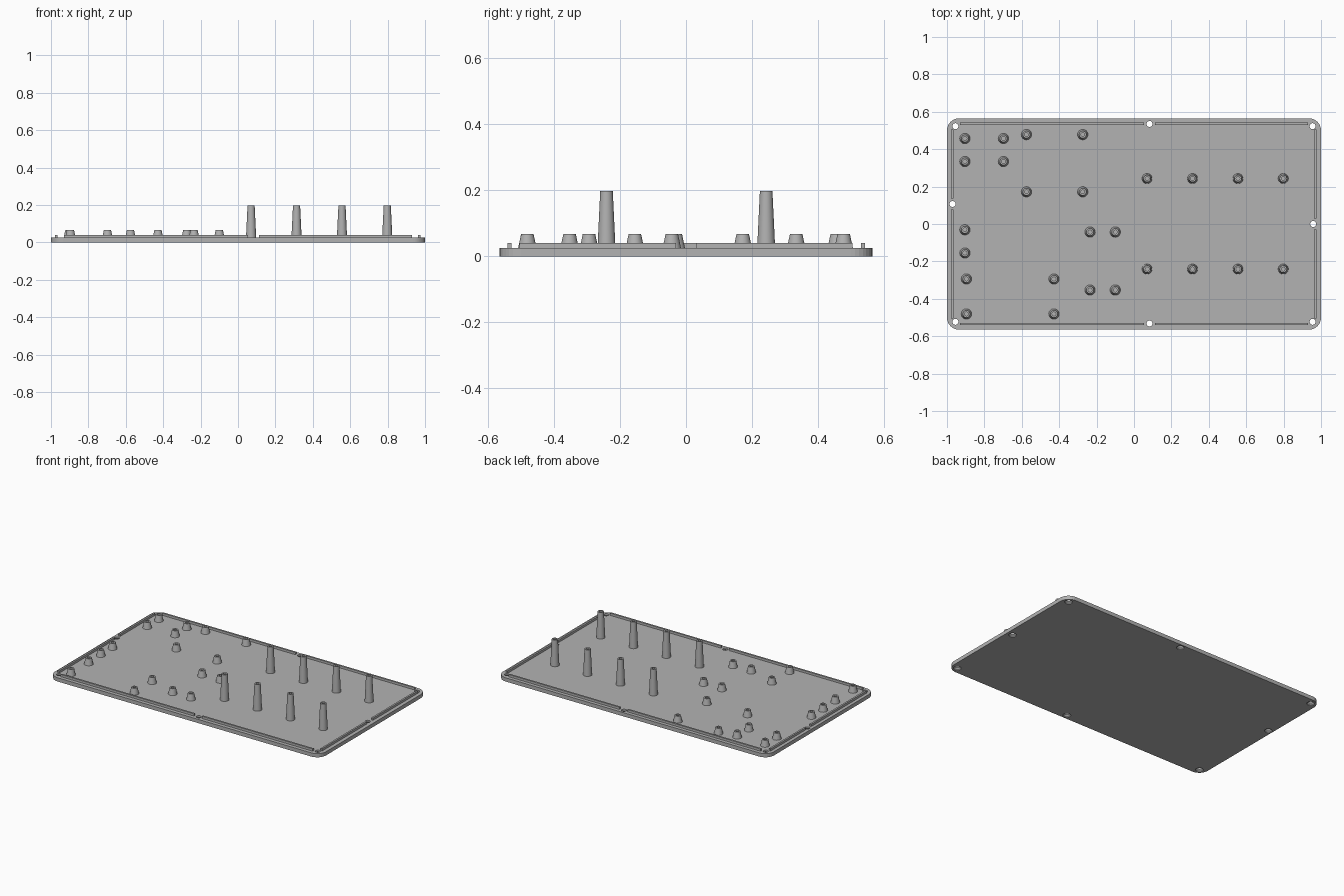
import bpy, bmesh, math

if "Cube" in bpy.data.objects:
    bpy.data.objects.remove(bpy.data.objects["Cube"])

grey = bpy.data.materials.new("light_grey")
grey.diffuse_color = (0.45, 0.45, 0.45, 1)
grey.use_nodes = True
grey.node_tree.nodes["Principled BSDF"].inputs["Base Color"].default_value = grey.diffuse_color
W, D, T = 1.0, 0.565, 0.025      # half width, half depth, plate thickness


def finish(name, bm, smooth=True):
    bmesh.ops.recalc_face_normals(bm, faces=bm.faces)
    me = bpy.data.meshes.new(name)
    bm.to_mesh(me)
    bm.free()
    me.materials.append(grey)
    ob = bpy.data.objects.new(name, me)
    bpy.context.collection.objects.link(ob)
    if smooth:
        bpy.ops.object.select_all(action='DESELECT')
        ob.select_set(True)
        bpy.context.view_layer.objects.active = ob
        bpy.ops.object.shade_smooth_by_angle(angle=math.radians(30))
    return ob


def lathe(bm, x, y, profile, n=32):
    """Turn a closed (radius, z) outline about a vertical axis; radius 0 gives a pole."""
    rings = []
    for r, z in profile:
        if r == 0:
            rings.append([bm.verts.new((x, y, z))] * n)
        else:
            rings.append([bm.verts.new((x + r * math.cos(2 * math.pi * i / n),
                                        y + r * math.sin(2 * math.pi * i / n), z))
                          for i in range(n)])
    for a, b in zip(rings, rings[1:]):
        for i in range(n):
            j = (i + 1) % n
            bm.faces.new(list(dict.fromkeys((a[i], a[j], b[j], b[i]))))


# Base plate with rounded corners
bm = bmesh.new()
R = 0.065
outline = []
for k, (sx, sy) in enumerate(((1, 1), (-1, 1), (-1, -1), (1, -1))):
    for i in range(9):
        a = math.pi / 2 * (k + i / 8)
        outline.append(bm.verts.new((sx * (W - R) + R * math.cos(a),
                                     sy * (D - R) + R * math.sin(a), 0)))
face = bm.faces.new(outline)
up = bmesh.ops.extrude_face_region(bm, geom=[face])
bmesh.ops.translate(bm, vec=(0, 0, T),
                    verts=[v for v in up["geom"] if isinstance(v, bmesh.types.BMVert)])
plate = finish("base_plate", bm, False)

# Screw holes, countersunk from below
holes = [(sx * 0.955, sy * 0.523) for sx in (-1, 1) for sy in (-1, 1)]
holes += [(0.083, 0.535), (0.083, -0.532), (-0.97, 0.107), (0.958, 0.0)]
bm = bmesh.new()
for x, y in holes:
    lathe(bm, x, y, [(0, -0.01), (0.024, -0.01), (0.024, 0.006),
                     (0.016, 0.014), (0.016, 0.05), (0, 0.05)], 24)
cutter = finish("screw_hole_cutter", bm, False)
cutter.hide_render = True
cutter.hide_viewport = True
mod = plate.modifiers.new("screw_holes", 'BOOLEAN')
mod.object = cutter
mod.operation = 'DIFFERENCE'
mod.solver = 'EXACT'

# Thin locating ridges, broken at the screw holes
bm = bmesh.new()


def ridge(x0, x1, y0, y1):
    cube = bmesh.ops.create_cube(bm, size=1)["verts"]
    for v in cube:
        v.co = (x1 if v.co.x > 0 else x0, y1 if v.co.y > 0 else y0,
                0.04 if v.co.z > 0 else T - 0.005)


for y in (-0.535, 0.536):
    for x0, x1 in ((-0.93, 0.053), (0.113, 0.93)):
        ridge(x0, x1, y - 0.006, y + 0.006)
for x, gap in ((-0.972, 0.107), (0.969, 0.0)):
    for y0, y1 in ((-0.505, gap - 0.03), (gap + 0.03, 0.505)):
        ridge(x - 0.006, x + 0.006, y0, y1)
finish("locating_ridges", bm, False)


# Tapered standoffs with a blind screw hole in the top
def standoffs(name, spots, top, r_base, depth):
    bm = bmesh.new()
    for x, y in spots:
        lathe(bm, x, y, [(0, T - 0.005), (r_base, T - 0.005), (0.019, top),
                         (0.010, top), (0.010, top - depth), (0, top - depth)])
    finish(name, bm)


def grid(xs, ys):
    return [(x, y) for x in xs for y in ys]


standoffs("tall_standoffs", grid((0.07, 0.313, 0.556, 0.798), (0.243, -0.241)),
          0.198, 0.0275, 0.1)
short = grid((-0.904, -0.698), (0.457, 0.334)) + grid((-0.575, -0.274), (0.478, 0.172))
short += grid((-0.904,), (-0.031, -0.155)) + grid((-0.896, -0.428), (-0.294, -0.481))
short += grid((-0.235, -0.100), (-0.043, -0.353))
standoffs("short_standoffs", short, 0.067, 0.029, 0.035)
